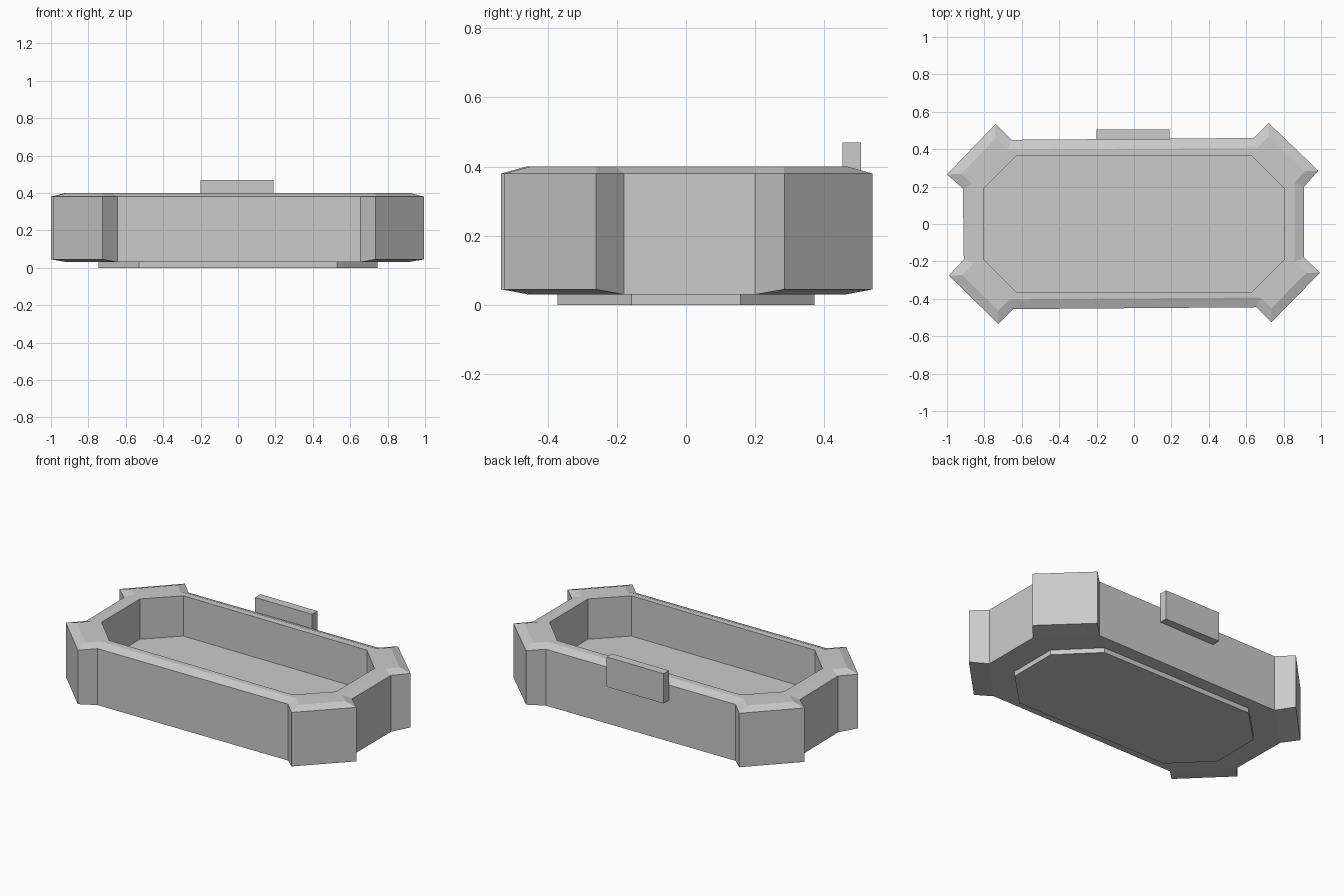
import bpy, bmesh
from mathutils import Vector

if "Cube" in bpy.data.objects:
    bpy.data.objects.remove(bpy.data.objects["Cube"])

# Outer outline, counter-clockwise: each corner is (notch, tip, tip, notch)
OUTLINE = [(0.91, 0.2), (0.985, 0.285), (0.72, 0.54), (0.64, 0.46),
           (-0.655, 0.45), (-0.74, 0.535), (-1.0, 0.265), (-0.915, 0.19),
           (-0.91, -0.19), (-0.99, -0.275), (-0.725, -0.535), (-0.645, -0.455),
           (0.655, -0.445), (0.735, -0.525), (0.995, -0.26), (0.91, -0.18)]


def octagon(x, y, cx, cy):
    return [(x, cy), (cx, y), (-cx, y), (-x, cy), (-x, -cy), (-cx, -y), (cx, -y), (x, -cy)]


def inset(pts, d):
    """Offset a counter-clockwise outline inward by d."""
    out = []
    for i, p in enumerate(pts):
        p, a, b = Vector(p), Vector(pts[i - 1]), Vector(pts[(i + 1) % len(pts)])
        e1, e2 = (p - a).normalized(), (b - p).normalized()
        n1, n2 = Vector((-e1.y, e1.x)), Vector((-e2.y, e2.x))
        out.append(p + (n1 + n2) * d / (1 + n1.dot(n2)))
    return out


def finish(bm, name):
    bmesh.ops.recalc_face_normals(bm, faces=bm.faces)
    me = bpy.data.meshes.new(name)
    bm.to_mesh(me)
    bm.free()
    bpy.context.collection.objects.link(bpy.data.objects.new(name, me))


def ring(bm, pts, zs):
    return [bm.verts.new((p[0], p[1], z)) for p, z in zip(pts, zs)]


def bridge(bm, a, b):
    n = len(a)
    for i in range(n):
        j = (i + 1) % n
        bm.faces.new((a[i], a[j], b[j], b[i]))


# Tray body: eared outer wall, chamfered rim, octagonal cavity
bm = bmesh.new()
low = ring(bm, OUTLINE, [0.03, 0.045, 0.045, 0.03] * 4)
high = ring(bm, OUTLINE, [0.38] * 16)
ridge = ring(bm, inset(OUTLINE, 0.052), [0.4] * 16)
opening = octagon(0.805, 0.363, 0.63, 0.188)
lip = ring(bm, opening, [0.4] * 8)
floor = ring(bm, opening, [0.15] * 8)
bridge(bm, low, high)
bridge(bm, high, ridge)
bridge(bm, lip, floor)
bm.faces.new(floor)
for c in range(4):
    k, o = 4 * c, 2 * c
    bm.faces.new(ridge[k:k + 4] + [lip[o + 1], lip[o]])
    bm.faces.new((ridge[k + 3], ridge[(k + 4) % 16], lip[(o + 2) % 8], lip[o + 1]))
    bm.faces.new(low[k:k + 4])
bm.faces.new([low[i] for c in range(4) for i in (4 * c, 4 * c + 3)])
finish(bm, "tray_body")

# Foot plate under the tray
bm = bmesh.new()
pts = octagon(0.745, 0.372, 0.53, 0.157)
a, b = ring(bm, pts, [0] * 8), ring(bm, pts, [0.03] * 8)
bridge(bm, a, b)
bm.faces.new(a)
bm.faces.new(b)
finish(bm, "foot_plate")

# Raised tab on the back wall
bm = bmesh.new()
pts = [(-0.2, 0.453), (0.19, 0.453), (0.19, 0.506), (-0.2, 0.506)]
a, b = ring(bm, pts, [0.285] * 4), ring(bm, pts, [0.47] * 4)
bridge(bm, a, b)
bm.faces.new(a)
bm.faces.new(b)
finish(bm, "back_tab")
